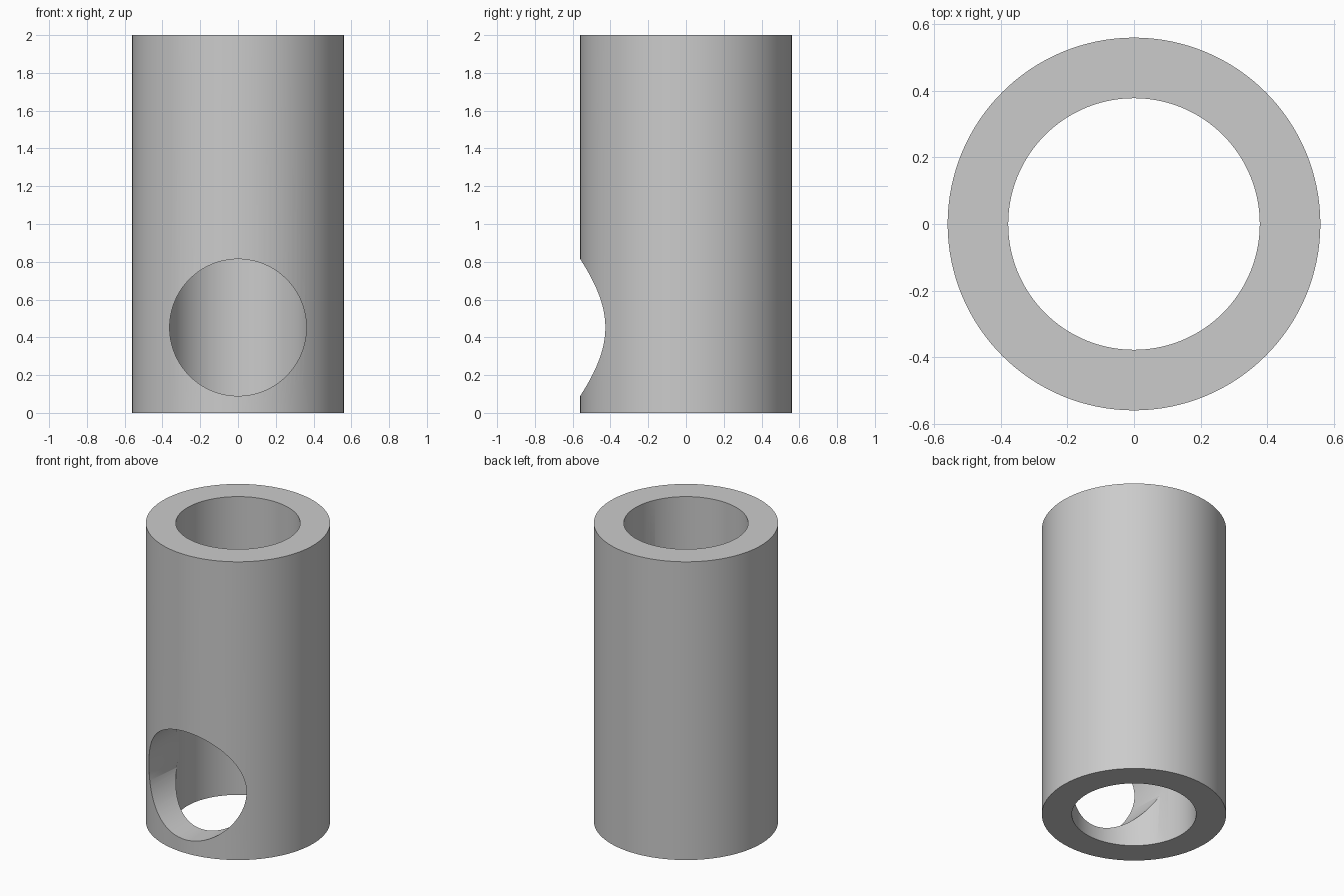
import bpy
import math

cube = bpy.data.objects.get("Cube")
if cube:
    bpy.data.objects.remove(cube, do_unlink=True)

HEIGHT = 2.0
OUTER, BORE = 0.56, 0.378
PORT, PORT_Z = 0.362, 0.452

grey = bpy.data.materials.new("plain grey")
grey.use_nodes = True
colour = (0.6, 0.6, 0.6, 1)
grey.diffuse_color = colour
grey.node_tree.nodes["Principled BSDF"].inputs["Base Color"].default_value = colour


def cylinder(name, radius, depth, location, tilt=0):
    bpy.ops.mesh.primitive_cylinder_add(vertices=128, radius=radius, depth=depth,
                                        location=location, rotation=(tilt, 0, 0))
    obj = bpy.context.object
    obj.name = name
    obj.data.materials.append(grey)
    return obj


# Solid tube body, then the lengthwise bore and the round port in the front wall
tube = cylinder("tube", OUTER, HEIGHT, (0, 0, HEIGHT / 2))
bore = cylinder("bore_cutter", BORE, HEIGHT * 1.2, (0, 0, HEIGHT / 2))
port = cylinder("port_cutter", PORT, 0.8, (0, -0.4, PORT_Z), math.pi / 2)

for cutter in (bore, port):
    cut = tube.modifiers.new(cutter.name, "BOOLEAN")
    cut.operation = "DIFFERENCE"
    cut.solver = "EXACT"
    cut.object = cutter
    bpy.ops.object.select_all(action="DESELECT")
    tube.select_set(True)
    bpy.context.view_layer.objects.active = tube
    bpy.ops.object.modifier_apply(modifier=cut.name)
    bpy.data.objects.remove(cutter, do_unlink=True)

# Smooth round walls with crisp rims
bpy.ops.object.shade_smooth_by_angle(angle=math.radians(30))
